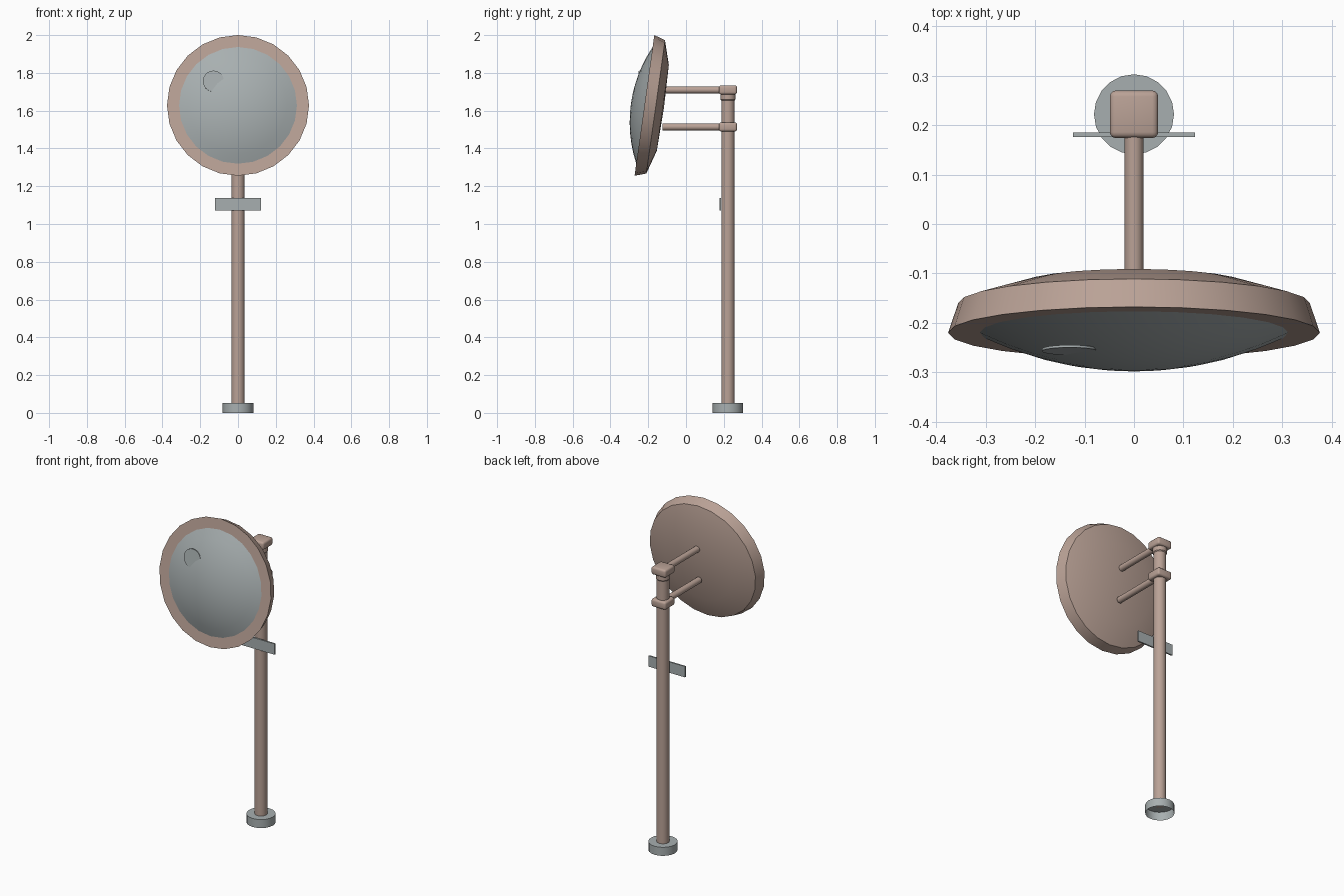
import bpy
import bmesh
from math import cos, sin, pi, radians, sqrt

cube = bpy.data.objects.get("Cube")
if cube:
    bpy.data.objects.remove(cube, do_unlink=True)


def material(name, rgb):
    m = bpy.data.materials.new(name)
    m.use_nodes = True
    m.diffuse_color = (*rgb, 1)
    m.node_tree.nodes["Principled BSDF"].inputs["Base Color"].default_value = (*rgb, 1)
    return m


BROWN = material("dusty brown", (0.49, 0.36, 0.305))
GREY = material("cool grey", (0.39, 0.43, 0.435))


def finish(name, bm, mat, location, rotation=0.0):
    bmesh.ops.recalc_face_normals(bm, faces=bm.faces)
    mesh = bpy.data.meshes.new(name)
    bm.to_mesh(mesh)
    bm.free()
    mesh.materials.append(mat)
    obj = bpy.data.objects.new(name, mesh)
    obj.location = location
    obj.rotation_euler.x = rotation
    bpy.context.collection.objects.link(obj)
    bpy.ops.object.select_all(action="DESELECT")
    bpy.context.view_layer.objects.active = obj
    obj.select_set(True)
    bpy.ops.object.shade_smooth_by_angle(angle=radians(30))
    return obj


def lathe(name, profile, mat, location, rotation=0.0, sides=24):
    """Turn (radius, height) points about local z; radius 0 makes a pole."""
    bm = bmesh.new()
    rings = []
    for r, h in profile:
        if r == 0:
            rings.append([bm.verts.new((0, 0, h))] * sides)
        else:
            rings.append([bm.verts.new((r * cos(2 * pi * i / sides), r * sin(2 * pi * i / sides), h))
                          for i in range(sides)])
    for a, b in zip(rings, rings[1:]):
        for i in range(sides):
            j = (i + 1) % sides
            corners = dict.fromkeys((a[i], a[j], b[j], b[i]))
            bm.faces.new(list(corners))
    return finish(name, bm, mat, location, rotation)


def box(name, size, mat, location, bevel=0.0):
    bm = bmesh.new()
    bmesh.ops.create_cube(bm, size=1)
    bmesh.ops.scale(bm, vec=size, verts=bm.verts)
    if bevel:
        bmesh.ops.bevel(bm, geom=bm.edges[:], offset=bevel, segments=3,
                        profile=0.5, affect="EDGES")
    return finish(name, bm, mat, location)


POLE_Y = 0.222

# Hollow foot, post and collar
lathe("foot", [(0.081, 0), (0.081, 0.052), (0, 0.052)], GREY, (0, POLE_Y, 0), sides=20)
lathe("post", [(0, 0.052), (0.035, 0.052), (0.035, 1.7), (0, 1.7)], BROWN, (0, POLE_Y, 0))
lathe("collar", [(0, 1.655), (0.036, 1.655), (0.04, 1.66), (0.04, 1.69), (0, 1.69)],
      BROWN, (0, POLE_Y, 0))

# Clamps and arms reaching forward to the mirror
ARM_END = -0.125
for label, z in (("upper", 1.71), ("lower", 1.514)):
    box(label + "_clamp", (0.098, 0.096, 0.048), BROWN, (0, POLE_Y, z), bevel=0.012)
    length = POLE_Y - ARM_END
    lathe(label + "_arm", [(0, 0), (0.019, 0), (0.019, length), (0, length)],
          BROWN, (0, POLE_Y, z), radians(90), sides=16)

# Small sign plate on the post
box("sign_plate", (0.246, 0.009, 0.066), GREY, (0, 0.181, 1.104))

# Tilted mirror head: housing and domed glass
HEAD = (0, -0.22, 1.628)
TILT = radians(82)
GLASS_R, DOME = 0.312, 0.072
lathe("mirror_housing", [(GLASS_R, 0), (0.376, 0), (0.356, -0.06), (0.23, -0.098), (0, -0.104)],
      BROWN, HEAD, TILT)
sphere = (GLASS_R ** 2 + DOME ** 2) / (2 * DOME)
steps = 6
cap = []
for i in range(steps + 1):
    r = GLASS_R * (1 - i / steps)
    cap.append((r, sqrt(sphere ** 2 - r ** 2) - sphere + DOME))
lathe("mirror_glass", cap, GREY, HEAD, TILT)

# Flat highlight disc half sunk in the upper part of the glass
up, out = 0.122, 0.05
disc_at = (-0.13, HEAD[1] + up * cos(TILT) - out * sin(TILT),
           HEAD[2] + up * sin(TILT) + out * cos(TILT))
lathe("glass_highlight", [(0, 0), (0.056, 0), (0.056, 0.005), (0, 0.005)],
      GREY, disc_at, TILT)
